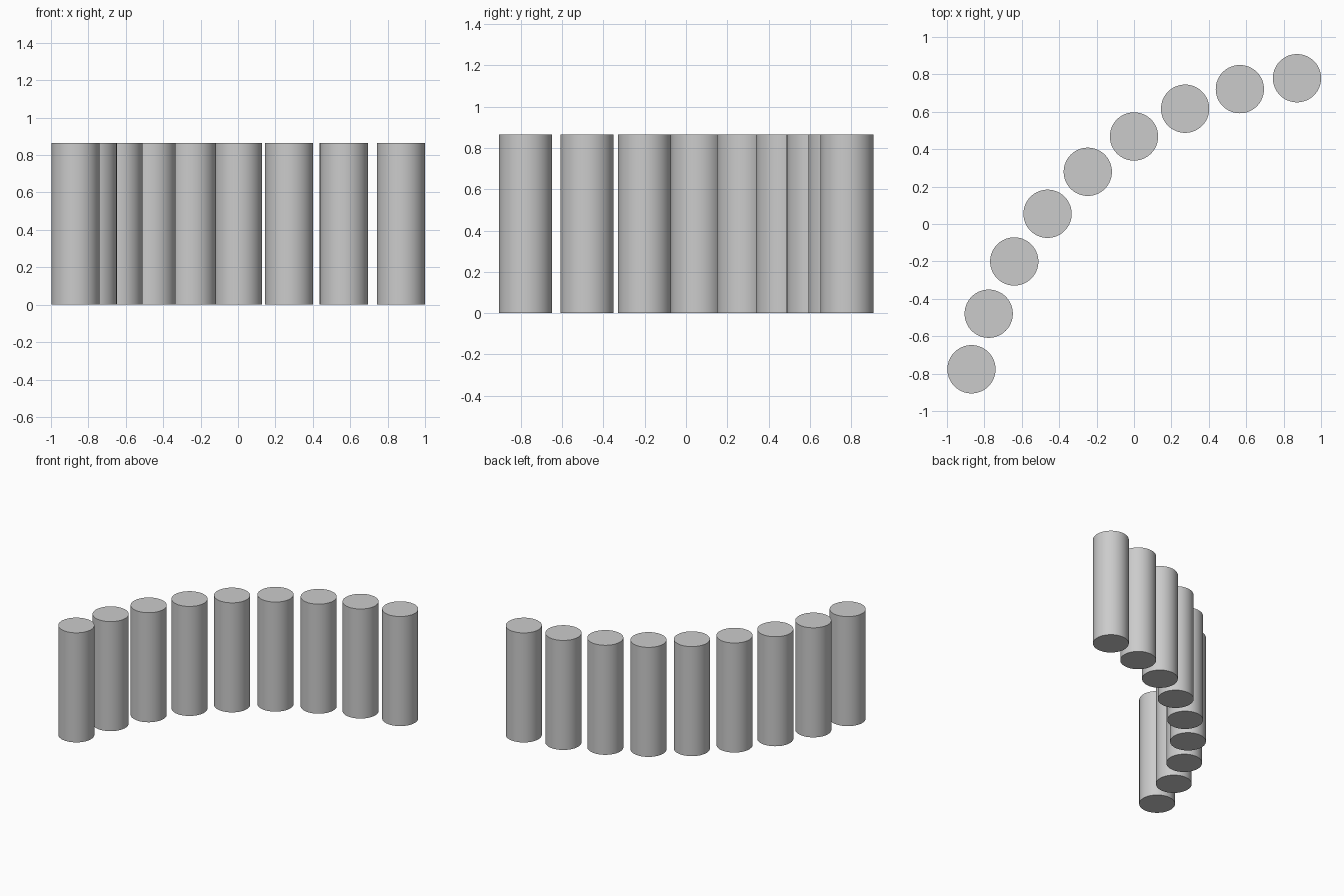
import bpy
import math

cube = bpy.data.objects.get("Cube")
if cube:
    bpy.data.objects.remove(cube, do_unlink=True)

# Plain grey for every post
grey = bpy.data.materials.new("plain_grey")
grey.use_nodes = True
colour = (0.6, 0.6, 0.6, 1.0)
grey.diffuse_color = colour
grey.node_tree.nodes["Principled BSDF"].inputs["Base Color"].default_value = colour

# Posts evenly spaced along a circular arc
COUNT = 9
RADIUS, HEIGHT = 0.129, 0.865
ARC_RADIUS, ARC_X, ARC_Y = 2.015, 1.096, -1.223
MIDDLE, STEP = math.radians(131.8), math.radians(8.85)


def add_post(number, angle):
    x = ARC_X + ARC_RADIUS * math.cos(angle)
    y = ARC_Y + ARC_RADIUS * math.sin(angle)
    bpy.ops.mesh.primitive_cylinder_add(
        vertices=64, radius=RADIUS, depth=HEIGHT, location=(x, y, HEIGHT / 2))
    post = bpy.context.object
    post.name = f"post_{number}"
    post.data.materials.append(grey)
    bpy.ops.object.shade_smooth_by_angle(angle=math.radians(30))


for i in range(COUNT):
    add_post(i + 1, MIDDLE + (COUNT // 2 - i) * STEP)
